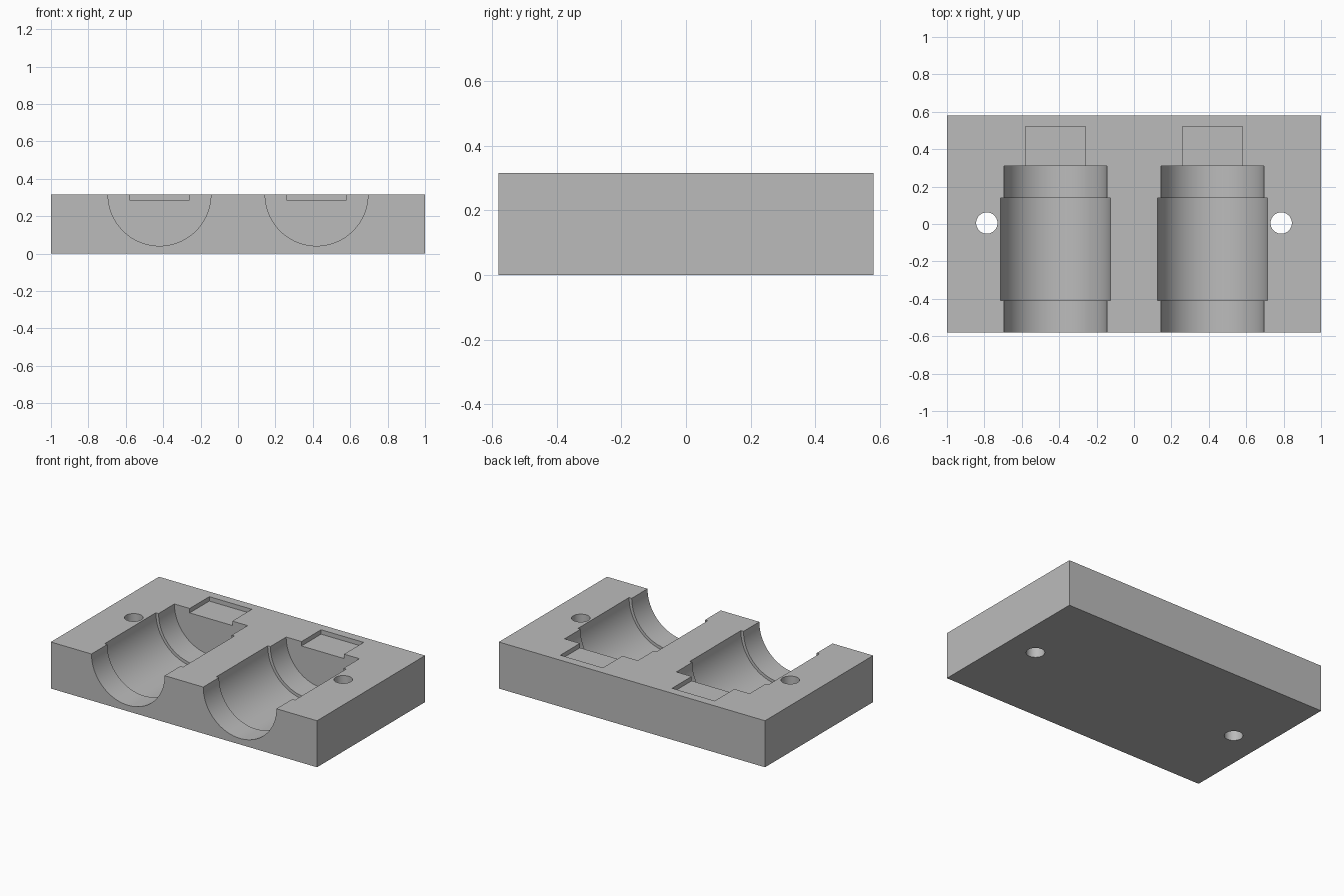
import bpy
import math

cube = bpy.data.objects.get("Cube")
if cube:
    bpy.data.objects.remove(cube)

# Block dimensions
WIDTH, DEPTH, HEIGHT = 2.0, 1.16, 0.316
BACK = DEPTH / 2

grey = bpy.data.materials.new("plain_grey")
grey.use_nodes = True
colour = (0.5, 0.5, 0.5, 1)
grey.diffuse_color = colour
grey.node_tree.nodes["Principled BSDF"].inputs["Base Color"].default_value = colour


def box(name, lo, hi):
    centre = [(a + b) / 2 for a, b in zip(lo, hi)]
    bpy.ops.mesh.primitive_cube_add(size=1, location=centre)
    obj = bpy.context.object
    obj.name = name
    obj.scale = [b - a for a, b in zip(lo, hi)]
    bpy.ops.object.transform_apply(location=True, rotation=False, scale=True)
    obj.data.materials.append(grey)
    return obj


def cylinder(name, radius, length, centre, tilt=0.0, sides=96):
    bpy.ops.mesh.primitive_cylinder_add(vertices=sides, radius=radius, depth=length,
                                        location=centre, rotation=(tilt, 0, 0))
    obj = bpy.context.object
    obj.name = name
    obj.data.materials.append(grey)
    return obj


def trough(name, radius, x, front, back):
    return cylinder(name, radius, back - front, (x, (front + back) / 2, HEIGHT), math.pi / 2)


# Solid block
block = box("mould_block", (-WIDTH / 2, -BACK, 0), (WIDTH / 2, BACK, HEIGHT))

# Cutters for each half: stepped trough, shallow notch and bolt hole
cutters = []
for side, s in (("left", 1), ("right", -1)):
    x = s * 0.42
    cutters += [
        trough(side + "_trough_cutter", 0.275, x, -BACK - 0.1, 0.31),
        trough(side + "_wide_trough_cutter", 0.295, x, -0.41, 0.14),
        box(side + "_notch_cutter", (x - 0.16, 0.25, HEIGHT - 0.03), (x + 0.16, 0.52, HEIGHT + 0.1)),
        cylinder(side + "_hole_cutter", 0.057, 1, (s * 0.787, 0.005, HEIGHT / 2), sides=48),
    ]

# Carve the block, then discard the cutters
bpy.ops.object.select_all(action="DESELECT")
block.select_set(True)
bpy.context.view_layer.objects.active = block
for cutter in cutters:
    cutter.hide_render = True
    cut = block.modifiers.new(cutter.name, "BOOLEAN")
    cut.operation = "DIFFERENCE"
    cut.solver = "EXACT"
    cut.object = cutter
    bpy.ops.object.modifier_apply(modifier=cut.name)
    bpy.data.objects.remove(cutter)

bpy.ops.object.shade_smooth_by_angle(angle=math.radians(30))
